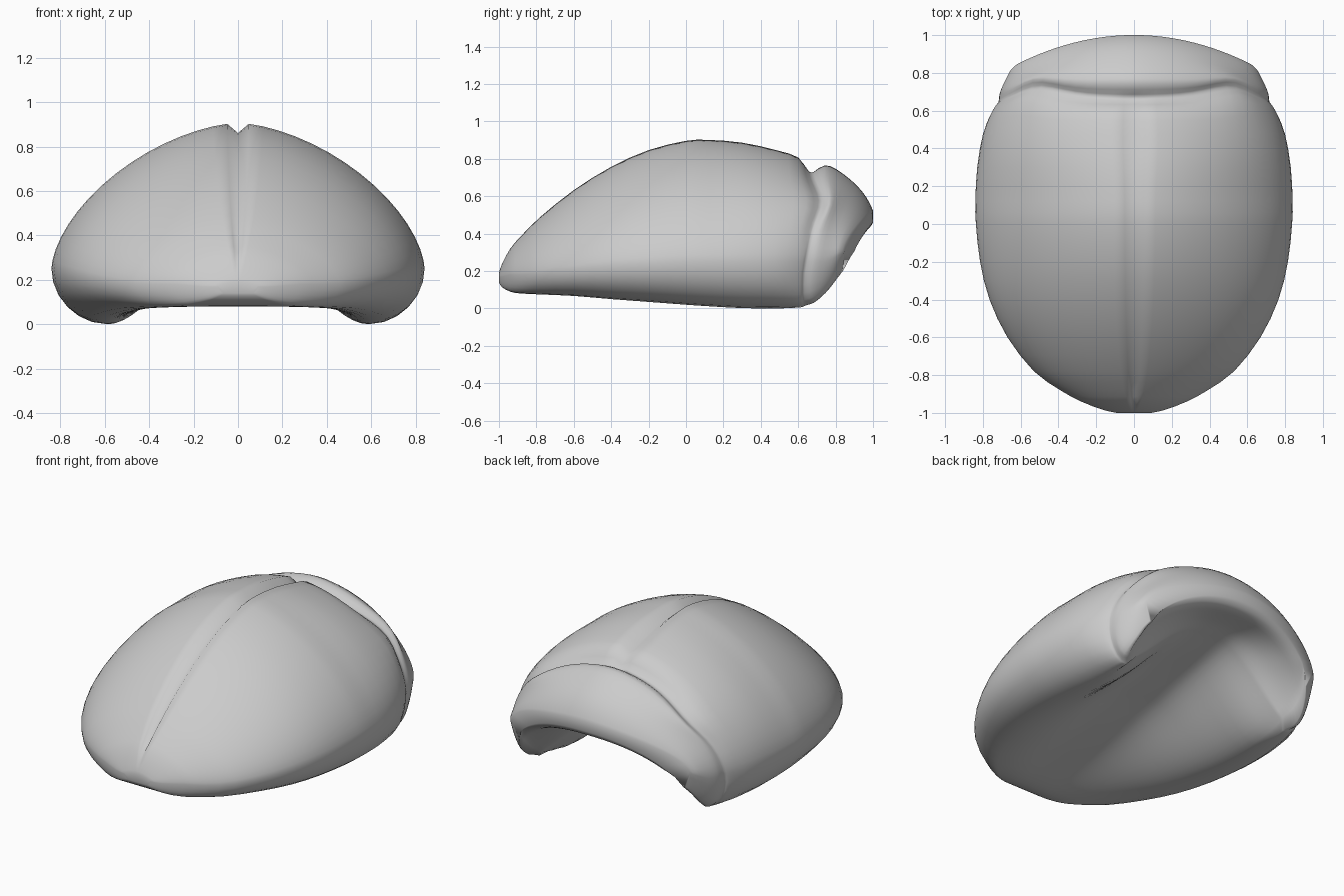
import bpy, bmesh, math

if "Cube" in bpy.data.objects:
    bpy.data.objects.remove(bpy.data.objects["Cube"])

# Sections from front tip to rear lip: y, half width, top z, widest z, foot z, ceiling z
SECTIONS = [
    (-1.00, .09, .19, .17, .14, .14),
    (-.985, .16, .235, .17, .115, .115),
    (-.94, .28, .32, .18, .09, .09),
    (-.88, .39, .39, .18, .08, .08),
    (-.78, .53, .49, .19, .075, .09),
    (-.60, .67, .635, .21, .067, .125),
    (-.40, .765, .76, .23, .05, .165),
    (-.20, .815, .85, .24, .035, .21),
    (0, .837, .90, .25, .02, .26),
    (.12, .84, .905, .25, .012, .285),
    (.30, .83, .89, .25, .002, .325),
    (.48, .80, .85, .25, 0, .36),
    (.60, .76, .81, .25, .003, .385),
    (.65, .735, .735, .25, .006, .395),
    (.68, .72, .735, .25, .01, .40),
    (.74, .715, .765, .25, .02, .41),
    (.80, .71, .745, .25, .03, .415),
    (.88, .69, .685, .25, .065, .415),
    (.94, .67, .625, .265, .105, .415),
    (.98, .65, .565, .285, .155, .43),
    (1.00, .62, .52, .30, .20, .46),
]


def smooth(t):
    t = max(0, min(1, t))
    return t * t * (3 - 2 * t)


def refine(rows):
    """Insert a smooth in-between row between neighbours."""
    out = []
    for i in range(len(rows) - 1):
        a, b, c, d = (rows[max(0, i - 1)], rows[i], rows[i + 1], rows[min(len(rows) - 1, i + 2)])
        out += [b, tuple((9 * (q + r) - p - s) / 16 for p, q, r, s in zip(a, b, c, d))]
    return out + [rows[-1]]


def half_section(y, w, top, mid, foot, ceil):
    """Half of the closed arch: dome, rounded foot, hollow underside."""
    g = max(0, min(1, (y - .66) / .34))
    flare = smooth((y - .4) / .6)
    fx = w * (.72 + .2 * flare)
    p = 1.63 + .15 * smooth((y - .1) / .4)   # roundness of the dome
    pts = []
    for i in range(17):                      # dome
        a = math.pi / 2 * i / 16
        pts.append((w * abs(math.sin(a)) ** (2 / p),
                    mid + (top - mid) * abs(math.cos(a)) ** (2 / p)))
    groove = .045 * smooth((y + 1) / .12) * smooth((.70 - y) / .12)
    pts[0] = (0, top - groove)               # centre seam
    for i in range(1, 7):                    # foot
        a = math.pi / 2 * i / 6
        pts.append((fx + (w - fx) * math.cos(a), mid - (mid - foot) * math.sin(a)))
    outer = len(pts)
    for i in range(1, 17):                   # underside, flaring to an arch at the rear
        t = i / 16
        ramp = smooth(t / .85) * (.95 + .05 * t)
        arch = (1 - (1 - t) ** 2.2) ** .65
        pts.append((fx * (1 - t), foot + (ceil - foot) * (ramp + (arch - ramp) * flare)))
    near = math.exp(-((y - .68) / .15) ** 2)
    res = []
    for i, (x, z) in enumerate(pts):
        # rear sweeps forward towards the feet
        yy = y - g * (.40 * x * x + .30 * max(0, .3 - z))
        if i < outer:                        # curved line of the collar groove
            yy += near * (.06 * math.exp(-((z - .57) / .11) ** 2) - .04 * smooth((.45 - z) / .3))
        res.append((x, yy, z))
    return res


# Shell: one mirrored closed loft
bm = bmesh.new()
rings = []
for s in refine(SECTIONS):
    half = half_section(*s)
    loop = half + [(-x, y, z) for x, y, z in half[-2:0:-1]]
    rings.append([bm.verts.new(p) for p in loop])
n = len(rings[0])
for a, b in zip(rings, rings[1:]):
    for i in range(n):
        j = (i + 1) % n
        bm.faces.new((a[i], a[j], b[j], b[i]))
# end caps: strips joining dome to underside
m = n // 2
for r in (rings[0], rings[-1]):
    for i in range((m + 1) // 2):
        k = m - i
        for sgn in (1, -1):
            ids = [i, i + 1, k - 1, k]
            if i + 1 == k - 1:
                ids.pop(2)
            if len(set(ids)) > 2:
                bm.faces.new([r[sgn * q % n] for q in ids])
bmesh.ops.recalc_face_normals(bm, faces=bm.faces)
mesh = bpy.data.meshes.new("shell")
bm.to_mesh(mesh)
bm.free()
shell = bpy.data.objects.new("shell", mesh)
bpy.context.collection.objects.link(shell)
bpy.context.view_layer.objects.active = shell
shell.select_set(True)
bpy.ops.object.shade_smooth()
